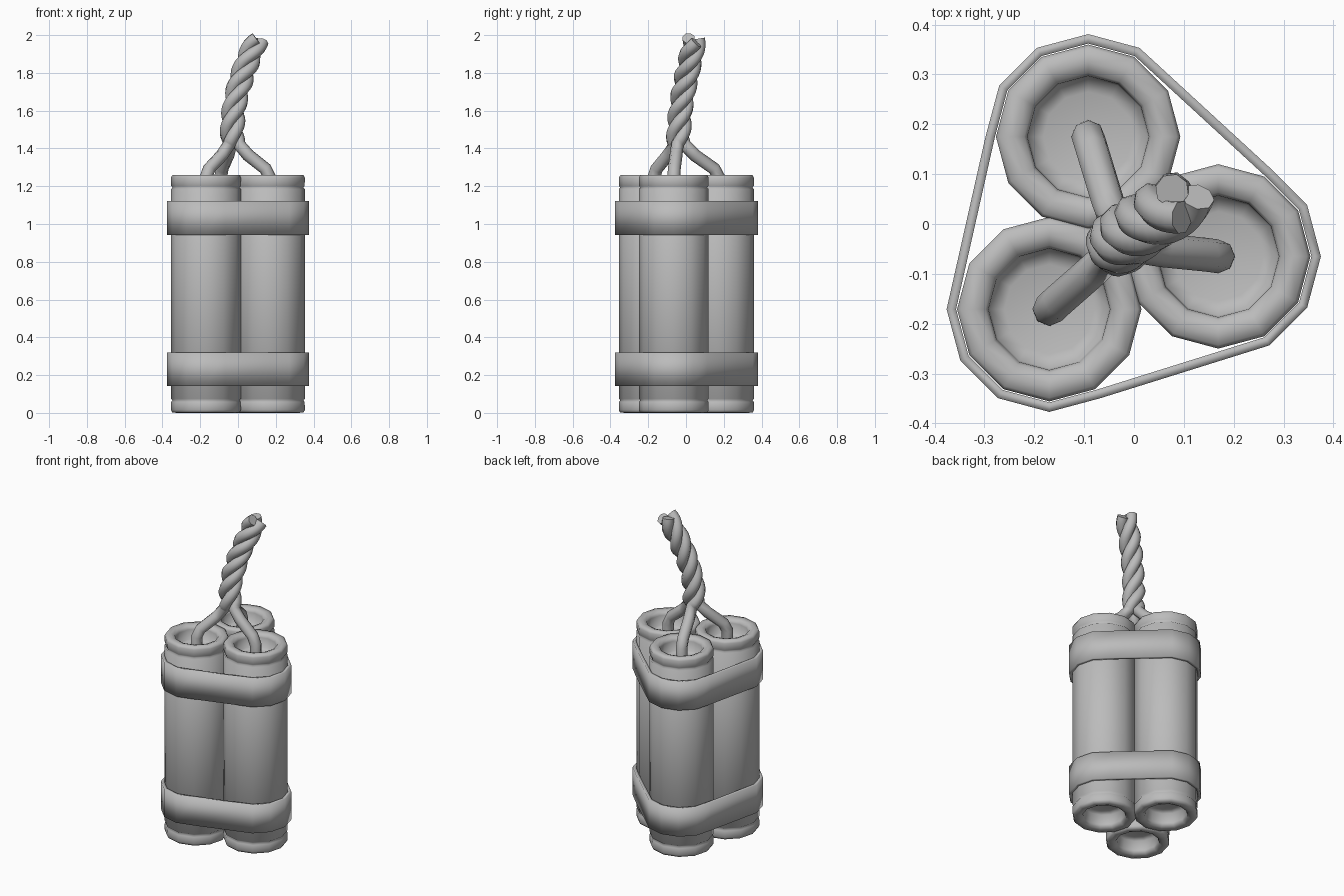
import bpy, bmesh
from math import sin, cos, pi, radians
from mathutils import Vector
from mathutils.geometry import convex_hull_2d, interpolate_bezier

if "Cube" in bpy.data.objects:
    bpy.data.objects.remove(bpy.data.objects["Cube"])

grey = bpy.data.materials.new("plain grey")
grey.use_nodes = True
grey.diffuse_color = (0.5, 0.5, 0.5, 1)
grey.node_tree.nodes["Principled BSDF"].inputs["Base Color"].default_value = (0.5, 0.5, 0.5, 1)

SIDES = 12
CENTRES = {"back": Vector((-0.092, 0.175)),
           "left": Vector((0.169, -0.065)),
           "right": Vector((-0.17, -0.171))}


def finish(name, bm):
    bmesh.ops.recalc_face_normals(bm, faces=bm.faces)
    for f in bm.faces:
        f.smooth = True
    mesh = bpy.data.meshes.new(name)
    bm.to_mesh(mesh)
    bm.free()
    mesh.materials.append(grey)
    ob = bpy.data.objects.new(name, mesh)
    bpy.context.collection.objects.link(ob)
    return ob


def polygon(radius):
    return [Vector((cos(2 * pi * i / SIDES), sin(2 * pi * i / SIDES))) * radius
            for i in range(SIDES)]


def bridge(bm, a, b):
    for i in range(len(a)):
        j = (i + 1) % len(a)
        bm.faces.new((a[i], a[j], b[j], b[i]))


def lathe(name, centre, profile):
    """Spin a radius/height profile and close both ends."""
    bm = bmesh.new()
    rings = [[bm.verts.new((*(centre + p), z)) for p in polygon(r)] for r, z in profile]
    for a, b in zip(rings, rings[1:]):
        bridge(bm, a, b)
    for ring in (rings[0], rings[-1]):
        bm.faces.new(ring)
    return finish(name, bm)


# Tubes with rolled rims and recessed ends
top_half = [(0.185, 1.185), (0.177, 1.192), (0.184, 1.202), (0.185, 1.245),
            (0.178, 1.258), (0.150, 1.260), (0.128, 1.252), (0.122, 1.235),
            (0.119, 1.175), (0.090, 1.165)]
bottom_half = [(r, 1.26 - z) for r, z in reversed(top_half)]
for side, c in CENTRES.items():
    lathe(side + "_tube", c, bottom_half + top_half)

# Straps stretched round all three tubes
outer = [c + p for c in CENTRES.values() for p in polygon(0.206)]
inner = [c + p for c in CENTRES.values() for p in polygon(0.187)]
loop = convex_hull_2d(outer)
for name, low, high in (("lower_strap", 0.143, 0.32), ("upper_strap", 0.943, 1.122)):
    bm = bmesh.new()
    rings = [[bm.verts.new((*pts[i], z)) for i in loop]
             for pts, z in ((outer, low), (outer, high), (inner, high), (inner, low))]
    for k in range(4):
        bridge(bm, rings[k], rings[(k + 1) % 4])
    finish(name, bm)

# Fuse: three strands rise out of the tubes and twist together
base, tip = Vector((-0.027, -0.038, 1.42)), Vector((0.100, 0.045, 1.975))
axis = interpolate_bezier(base, Vector((-0.045, -0.045, 1.62)),
                          Vector((0.02, 0.01, 1.80)), tip, 40)
TURNS = 1.75
for k, (side, c) in enumerate(CENTRES.items()):
    path = [Vector((*c, 1.16)), Vector((*c, 1.245)), Vector((*c, 1.275)).lerp(base, 0.12)]
    start = radians(107 - 240 * k + 360 * k)
    start = radians((107, -13, 227)[k])
    path.append(path[-1].lerp(base + Vector((cos(start), sin(start), -0.6)) * 0.05, 0.75))
    for i, p in enumerate(axis):
        t = i / (len(axis) - 1)
        d = (axis[min(i + 1, 39)] - axis[max(i - 1, 0)]).normalized()
        u = Vector((0, 1, 0)).cross(d).normalized()
        v = d.cross(u)
        a = start + 2 * pi * TURNS * t
        path.append(p + (u * cos(a) + v * sin(a)) * 0.033)
    curve = bpy.data.curves.new(side + "_strand", "CURVE")
    curve.dimensions = "3D"
    curve.bevel_depth = 0.034
    curve.bevel_resolution = 2
    curve.use_fill_caps = True
    spline = curve.splines.new("POLY")
    spline.points.add(len(path) - 1)
    for pt, p in zip(spline.points, path):
        pt.co = (*p, 1)
    spline.use_smooth = True
    curve.materials.append(grey)
    bpy.context.collection.objects.link(bpy.data.objects.new(side + "_strand", curve))
